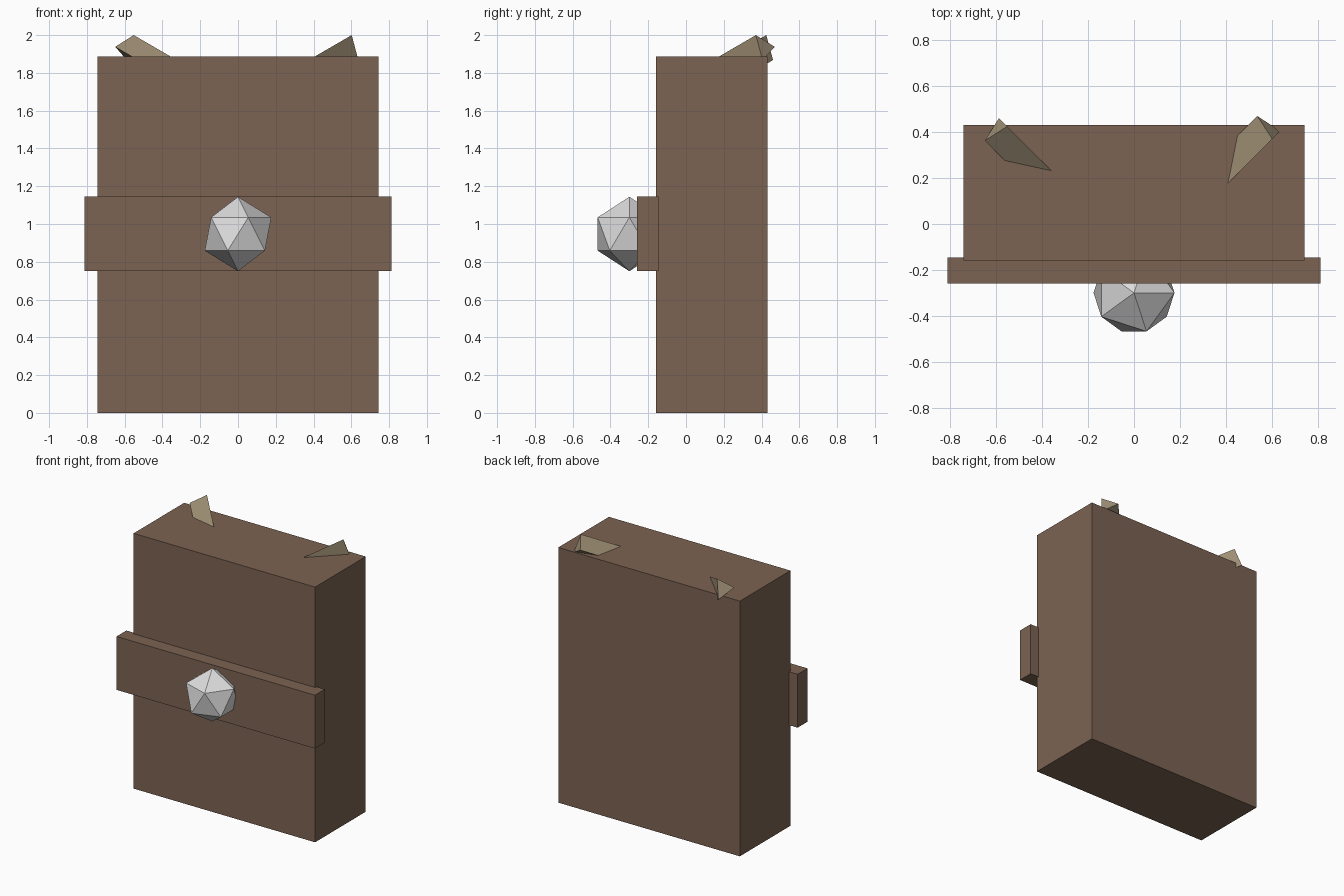
import bpy
import bmesh
from mathutils import Vector

if "Cube" in bpy.data.objects:
    bpy.data.objects.remove(bpy.data.objects["Cube"])


def material(name, rgb):
    mat = bpy.data.materials.new(name)
    mat.diffuse_color = (*rgb, 1.0)
    mat.use_nodes = True
    mat.node_tree.nodes["Principled BSDF"].inputs["Base Color"].default_value = mat.diffuse_color
    return mat


brown = material("brown", (0.20, 0.125, 0.085))
bone = material("bone tan", (0.34, 0.27, 0.175))
silver = material("pale grey", (0.72, 0.72, 0.72))


def box(name, low, high, mat):
    low, high = Vector(low), Vector(high)
    bpy.ops.mesh.primitive_cube_add(size=1, location=(low + high) / 2)
    ob = bpy.context.object
    ob.name = name
    ob.scale = high - low
    ob.data.materials.append(mat)


def spike(name, end, direction, length, mat):
    """Three-sided prism running from an end triangle along a direction."""
    bm = bmesh.new()
    step = Vector(direction).normalized() * length
    near = [bm.verts.new(p) for p in end]
    far = [bm.verts.new(Vector(p) + step) for p in end]
    bm.faces.new(near)
    bm.faces.new(far)
    for i in range(3):
        j = (i + 1) % 3
        bm.faces.new((near[i], near[j], far[j], far[i]))
    bmesh.ops.recalc_face_normals(bm, faces=bm.faces)
    mesh = bpy.data.meshes.new(name)
    bm.to_mesh(mesh)
    bm.free()
    mesh.materials.append(mat)
    bpy.context.collection.objects.link(bpy.data.objects.new(name, mesh))


# Main slab and the band across its front
box("body", (-0.743, -0.16, 0), (0.743, 0.432, 1.888), brown)
box("front_band", (-0.812, -0.26, 0.75), (0.812, -0.145, 1.145), brown)

# Faceted knob in the middle of the band
bpy.ops.mesh.primitive_ico_sphere_add(subdivisions=1, radius=0.197,
                                      location=(0, -0.3, 0.947))
knob = bpy.context.object
knob.name = "knob"
knob.data.materials.append(silver)

# Slanted spikes sunk into the upper rear corners
spike("left_spike", [(-0.552, 0.425, 2.0), (-0.65, 0.363, 1.938), (-0.588, 0.461, 1.868)],
      (0.65, -0.65, -0.377), 0.45, bone)
spike("right_spike", [(0.602, 0.37, 2.0), (0.537, 0.47, 1.938), (0.637, 0.405, 1.868)],
      (-0.65, -0.65, -0.377), 0.45, bone)
